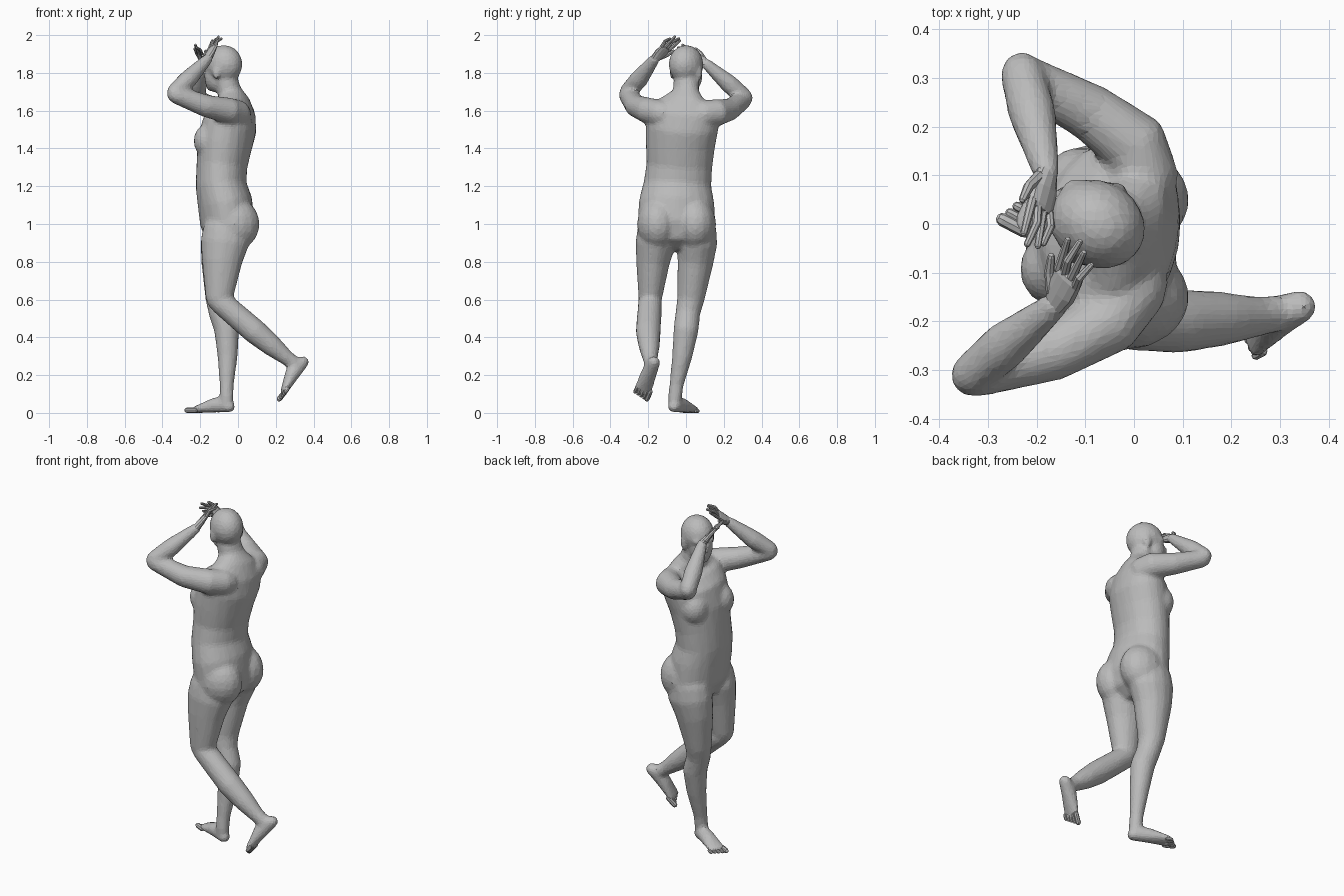
import bpy, bmesh, math
from mathutils import Vector, Matrix

if "Cube" in bpy.data.objects:
    bpy.data.objects.remove(bpy.data.objects["Cube"], do_unlink=True)

grey = bpy.data.materials.new("plain grey")
grey.use_nodes = True
colour = (.5, .5, .5, 1)
grey.diffuse_color = colour
grey.node_tree.nodes["Principled BSDF"].inputs["Base Color"].default_value = colour


def finish(bm, name):
    """Turn a bmesh into a flat shaded object."""
    bmesh.ops.recalc_face_normals(bm, faces=bm.faces)
    mesh = bpy.data.meshes.new(name)
    bm.to_mesh(mesh)
    bm.free()
    mesh.materials.append(grey)
    obj = bpy.data.objects.new(name, mesh)
    bpy.context.collection.objects.link(obj)
    return obj


def tube(bm, rows, side=Vector((0, 1, 0)), start_turn=0, end_turn=0, sides=14):
    """Loft elliptical rings (x, y, z, half width, half depth) with rounded ends."""
    pts = [Vector(row[:3]) for row in rows]
    last = len(rows) - 1
    rings = []
    for i, row in enumerate(rows):
        width, depth = row[3], row[-1]
        tangent = (pts[min(i + 1, last)] - pts[max(i - 1, 0)]).normalized()
        turn = math.radians(start_turn + (end_turn - start_turn) * i / last)
        across = Matrix.Rotation(turn, 3, "Z") @ side
        across = (across - tangent * across.dot(tangent)).normalized()
        through = tangent.cross(across)
        cap = [(math.sin(q), math.cos(q)) for q in (.7, 1.3)]
        steps = [(0, 1)]
        if i == 0:
            steps = [(-offset, scale) for offset, scale in reversed(cap)] + steps
        elif i == last:
            steps = steps + cap
        for offset, scale in steps:
            centre = pts[i] + tangent * offset * min(width, depth)
            angles = [math.tau * j / sides for j in range(sides)]
            rings.append([bm.verts.new(centre + across * width * scale * math.cos(q)
                                       + through * depth * scale * math.sin(q))
                          for q in angles])
    for lower, upper in zip(rings, rings[1:]):
        for j in range(sides):
            n = (j + 1) % sides
            bm.faces.new((lower[j], lower[n], upper[n], upper[j]))
    bm.faces.new(rings[0])
    bm.faces.new(rings[-1])


def blob(bm, centre, radii, yaw=0):
    """Add an ellipsoid turned about the vertical."""
    matrix = (Matrix.Translation(centre) @ Matrix.Rotation(math.radians(yaw), 4, "Z")
              @ Matrix.Diagonal((*radii, 1)))
    bmesh.ops.create_uvsphere(bm, u_segments=16, v_segments=10, radius=1, matrix=matrix)


def frame(origin, forward, up):
    """Return a mapper from (forward, side, up) offsets to space, and the side axis."""
    forward = Vector(forward).normalized()
    up = Vector(up)
    up = (up - forward * up.dot(forward)).normalized()
    side = up.cross(forward)

    def place(along, across, above):
        return Vector(origin) + forward * along + side * across + up * above

    return place, side


body = bmesh.new()

# Trunk and neck, turning gradually towards the shoulders
tube(body, [
    (-.055, -.05, 1, .205, .145),
    (-.07, -.05, 1.12, .2, .145),
    (-.09, -.045, 1.21, .18, .135),
    (-.085, -.035, 1.31, .175, .135),
    (-.07, -.03, 1.42, .185, .145),
    (-.045, -.02, 1.52, .195, .145),
    (-.02, -.02, 1.6, .185, .11),
    (-.02, -.01, 1.65, .13, .075),
    (-.045, 0, 1.7, .072, .063),
    (-.07, 0, 1.78, .064),
], start_turn=5, end_turn=-25, sides=20)

# Breasts and buttocks
for x, y in ((-.16, -.09), (-.115, .08)):
    blob(body, (x, y, 1.44), (.075, .08, .09), -20)
for y in (-.15, .05):
    blob(body, (-.02, y, 1), (.135, .11, .14))

# Head, turned to one side
HEAD_YAW = -30
HEAD_CENTRE = Vector((-.075, 0, 1.845))
head_turn = Matrix.Rotation(math.radians(HEAD_YAW), 3, "Z")


def head_part(offset, radii):
    """Add an ellipsoid placed relative to the turned head."""
    blob(body, HEAD_CENTRE + head_turn @ Vector(offset), radii, HEAD_YAW)


head_part((0, 0, 0), (.103, .09, .103))              # cranium
head_part((-.045, 0, -.065), (.064, .066, .084))     # face
head_part((-.075, 0, -.12), (.03, .03, .025))        # chin
head_part((-.105, 0, -.05), (.025, .016, .024))      # nose
head_part((-.097, 0, -.09), (.018, .026, .015))      # lips
for sign in (-1, 1):
    head_part((-.08, sign * .033, -.01), (.024, .03, .016))    # brow
    head_part((0, sign * .084, -.045), (.024, .014, .036))     # ear

# Bent leg: thigh, then lower leg trailing behind
tube(body, [
    (-.065, -.155, .98, .1, .12),
    (-.07, -.16, .9, .108, .13),
    (-.085, -.175, .8, .09, .108),
    (-.1, -.19, .6, .062, .072),
])
tube(body, [
    (-.09, -.19, .585, .064),
    (.09, -.2, .43, .067),
    (.18, -.195, .355, .057),
    (.26, -.19, .29, .041),
    (.32, -.18, .247, .036),
])

# Straight leg carrying the weight
tube(body, [
    (-.065, .06, .98, .1, .12),
    (-.07, .06, .9, .107, .13),
    (-.09, .05, .8, .096, .108),
    (-.1, .025, .6, .073),
    (-.09, .01, .53, .066),
    (-.06, 0, .44, .067),
    (-.055, -.02, .3, .054),
    (-.06, -.05, .15, .038),
    (-.06, -.06, .07, .037),
])

# Arms: upper arm, then forearm, on each side
tube(body, [
    (0, -.13, 1.585, .072),
    (-.05, -.2, 1.6, .07),
    (-.17, -.265, 1.625, .06),
    (-.33, -.31, 1.685, .048),
])
tube(body, [
    (-.335, -.31, 1.7, .044),
    (-.265, -.25, 1.765, .05),
    (-.16, -.165, 1.875, .029),
])
tube(body, [
    (.02, .09, 1.58, .074),
    (0, .165, 1.59, .072),
    (-.09, .23, 1.605, .06),
    (-.225, .3, 1.655, .049),
])
tube(body, [
    (-.23, .31, 1.67, .046),
    (-.21, .23, 1.74, .05),
    (-.18, .105, 1.85, .029),
])


def foot(name, origin, forward, up, inner):
    """Foot fused into the body, with five separate toes."""
    place, side = frame(origin, forward, up)
    shape = [(-.03, .036, .034), (0, .038, .045), (.06, .043, .04), (.165, .052, .018)]
    tube(body, [(*place(along, 0, thick), width, thick) for along, width, thick in shape], side)
    bm = bmesh.new()
    for i in range(5):
        across = inner * (.038 - .019 * i)
        radius = .014 if i == 0 else .01
        tip = .2 - .007 * i
        tube(bm, [(*place(along, across, radius), radius) for along in (.15, tip)],
             side, sides=8)
    finish(bm, name)


foot("left_toes", (.353, -.18, .225), (-.14, -.075, -.18), (-.8, 0, .55), -1)
foot("right_toes", (-.075, -.05, 0), (-.9, .47, 0), (0, 0, 1), 1)


def hand(name, origin, forward, up, thumb):
    """Flat palm with four spread fingers and a thumb."""
    place, side = frame(origin, forward, up)
    bm = bmesh.new()
    palm = [(0, .025, .022), (.04, .036, .018), (.08, .037, .013)]
    tube(bm, [(*place(along, 0, 0), width, thick) for along, width, thick in palm],
         side, sides=12)
    for i, length in enumerate((.08, .092, .086, .066)):
        across = thumb * (.028 - .018 * i)
        lift = .008 * (i % 2)
        tube(bm, [(*place(.08, across, 0), .01),
                  (*place(.08 + length / 2, across * 1.15, lift), .009),
                  (*place(.08 + length, across * 1.3, -lift), .007)], side, sides=8)
    tube(bm, [(*place(.02, thumb * .02, 0), .014),
              (*place(.055, thumb * .045, 0), .011),
              (*place(.09, thumb * .056, 0), .008)], side, sides=8)
    finish(bm, name)


hand("left_hand", (-.16, -.165, 1.875), (.055, .125, .125), (-.6, -.3, .55), 1)
hand("right_hand", (-.18, .105, 1.85), (-.025, -.15, .08), (1, 0, 1), -1)

# Fuse the body into one skin, soften the joins, then reduce it to facets
figure = finish(body, "body")
fuse = figure.modifiers.new("fuse", "REMESH")
fuse.mode = "VOXEL"
fuse.voxel_size = .01
soften = figure.modifiers.new("soften", "SMOOTH")
soften.factor = .5
soften.iterations = 12
facet = figure.modifiers.new("facet", "DECIMATE")
facet.ratio = .2
